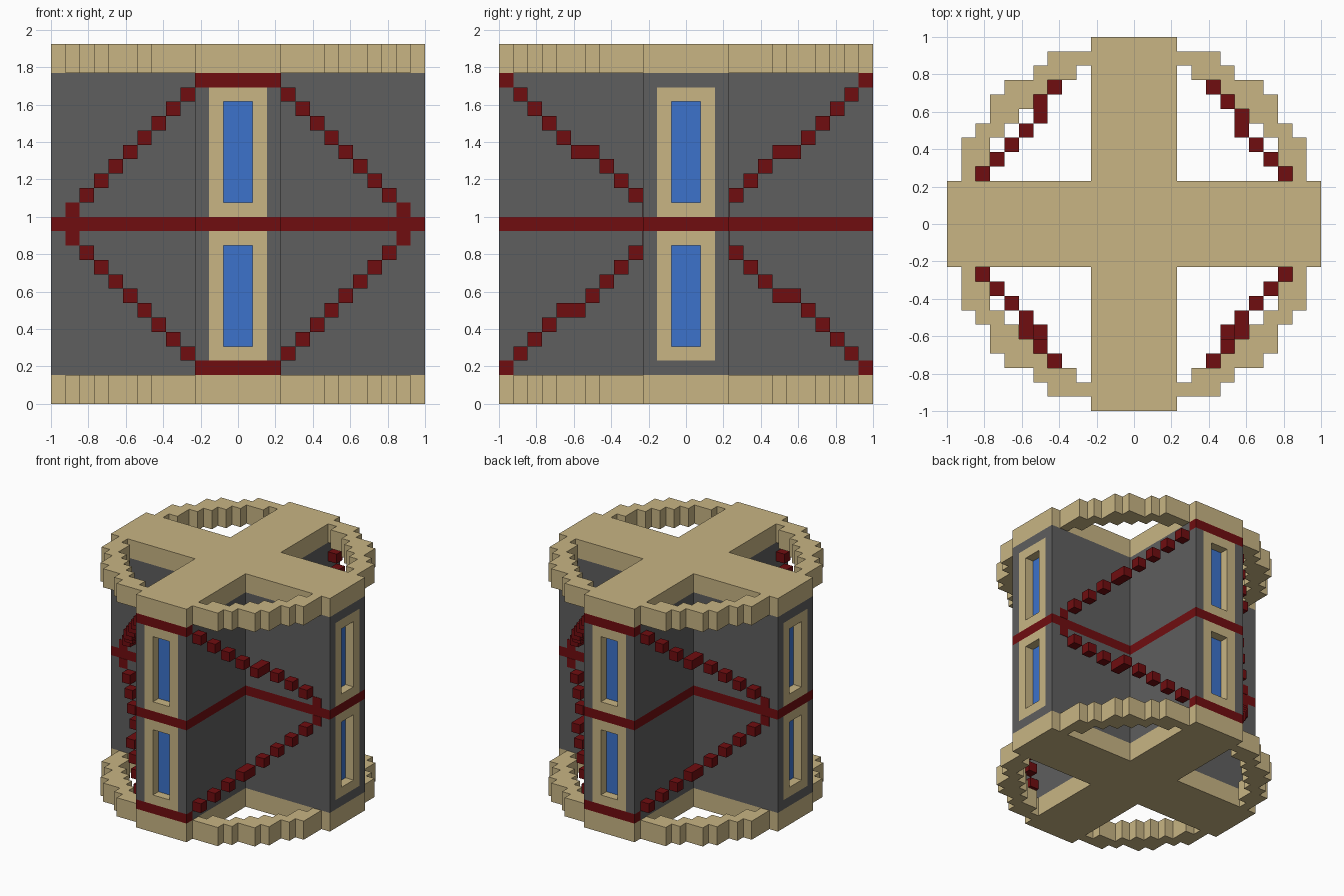
import bpy, bmesh

if "Cube" in bpy.data.objects:
    bpy.data.objects.remove(bpy.data.objects["Cube"])

U = 1 / 13  # one block of the grid


def material(name, rgb):
    m = bpy.data.materials.new(name)
    m.diffuse_color = (*rgb, 1)
    m.use_nodes = True
    m.node_tree.nodes["Principled BSDF"].inputs["Base Color"].default_value = m.diffuse_color
    return m


TAN = material("tan stone", (0.58, 0.46, 0.23))
GREY = material("dark grey", (0.114, 0.114, 0.114))
RED = material("dark red", (0.162, 0.004, 0.005))
BLUE = material("window blue", (0.045, 0.17, 0.60))


def build(name, mat, prisms):
    """One object from prisms (outline in grid units, bottom, top)."""
    bm = bmesh.new()
    for pts, z0, z1 in prisms:
        face = bm.faces.new([bm.verts.new((x * U, y * U, z0 * U)) for x, y in pts])
        out = bmesh.ops.extrude_face_region(bm, geom=[face])
        top = [v for v in out["geom"] if isinstance(v, bmesh.types.BMVert)]
        bmesh.ops.translate(bm, verts=top, vec=(0, 0, (z1 - z0) * U))
    bmesh.ops.recalc_face_normals(bm, faces=bm.faces)
    me = bpy.data.meshes.new(name)
    bm.to_mesh(me)
    bm.free()
    me.materials.append(mat)
    ob = bpy.data.objects.new(name, me)
    bpy.context.collection.objects.link(ob)
    return ob


def box(x0, x1, y0, y1, z0, z1):
    return [(x0, y0), (x1, y0), (x1, y1), (x0, y1)], z0, z1


def cross(r, z0, z1):
    w = 3
    return [(w, w), (w, r), (-w, r), (-w, w), (-r, w), (-r, -w),
            (-w, -w), (-w, -r), (w, -r), (w, -w), (r, -w), (r, w)], z0, z1


def mirrored(prism, sx, sy):
    pts, z0, z1 = prism
    return [(x * sx, y * sy) for x, y in pts], z0, z1


QUADS = [(sx, sy) for sx in (1, -1) for sy in (1, -1)]

# Cross-shaped body with a red belt
build("cross_body", GREY, [cross(12, 2, 12), cross(12, 13, 23)])
build("red_belt", RED, [cross(13, 12, 13)])

# Floor and roof: a cross plus a stepped ring quarter in each corner
OUTER = [(3, 12), (6, 12), (6, 11), (7, 11), (7, 10), (9, 10), (9, 9),
         (10, 9), (10, 7), (11, 7), (11, 6), (12, 6), (12, 3)]
INNER = [(11, 3), (11, 4), (10, 4), (10, 6), (9, 6), (9, 7), (8, 7), (8, 8),
         (7, 8), (7, 9), (6, 9), (6, 10), (4, 10), (4, 11), (3, 11)]
for name, z in (("floor", 0), ("roof", 23)):
    build(name + "_cross", TAN, [cross(13, z, z + 2)])
    build(name + "_ring", TAN, [mirrored((OUTER + INNER, z, z + 2), *q) for q in QUADS])


# Arm ends: one block thick, with recessed windows
def end_slab(side, along_x, u0, u1, z0, z1, d0=12, d1=13):
    a, b = sorted((side * d0, side * d1))
    return box(a, b, u0, u1, z0, z1) if along_x else box(u0, u1, a, b, z0, z1)


for label, side, along_x in (("front", -1, False), ("back", 1, False),
                             ("left", -1, True), ("right", 1, True)):
    def slab(*args):
        return end_slab(side, along_x, *args)
    build(label + "_end_caps", GREY if along_x else RED,
          [slab(-3, 3, 2, 3), slab(-3, 3, 22, 23)])
    posts, frame, glass = [], [], []
    for z0, z1, g0 in ((3, 12, 4), (13, 22, 14)):
        posts += [slab(-3, -2, z0, z1), slab(2, 3, z0, z1)]
        frame += [slab(-2, -1, z0, z1), slab(1, 2, z0, z1),
                  slab(-1, 1, z0, g0), slab(-1, 1, g0 + 7, z1)]
        glass.append(slab(-1, 1, g0, g0 + 7, 12, 12.06))
    build(label + "_posts", GREY, posts)
    build(label + "_window_frames", TAN, frame)
    build(label + "_window_glass", BLUE, glass)

# Floating red blocks climbing and falling between neighbouring arms
PATH = [(10, 3), (9, 4), (8, 5), (7, 6), (6, 8), (5, 9), (4, 10), (3, 11)]
for (sx, sy), q in zip(QUADS, ("back_right", "front_right", "back_left", "front_left")):
    for up in (True, False):
        blocks = []
        for i, (x, y) in enumerate(PATH):
            z = 14 + i if up else 10 - i
            # the longer block sits on one of two neighbouring steps
            early = q == "back_right" or (sy < 0 and up)
            y0, y1 = y, y + 1
            if i == 3 and early:
                y1 += 1
            if i == 4 and not early:
                y0 -= 1
            blocks.append(mirrored(box(x, x + 1, y0, y1, z, z + 1), sx, sy))
        build(q + ("_upper" if up else "_lower") + "_blocks", RED, blocks)
    # flush patches where the diagonals meet the belt
    build(q + "_belt_patch", RED,
          [mirrored(box(11, 12, 2.95, 3.04, z, z + 1), sx, sy) for z in (11, 13)])
